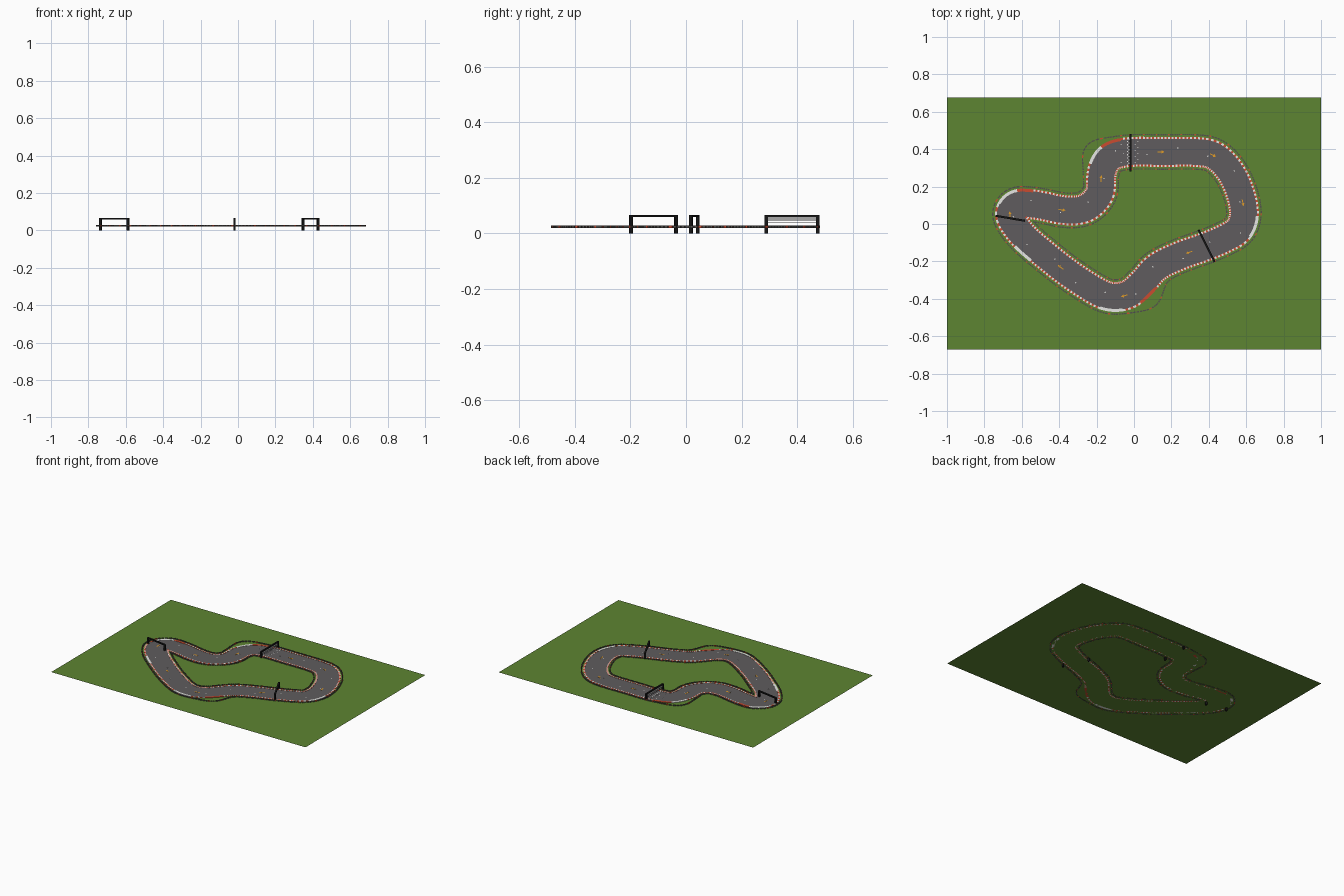
import bpy, bmesh, math
from mathutils import Vector

cube = bpy.data.objects.get("Cube")
if cube:
    bpy.data.objects.remove(cube, do_unlink=True)


def material(name, r, g, b):
    m = bpy.data.materials.new(name)
    m.use_nodes = True
    m.diffuse_color = (r, g, b, 1)
    m.node_tree.nodes["Principled BSDF"].inputs["Base Color"].default_value = (r, g, b, 1)
    return m


GRASS = material("grass green", .11, .235, .032)
ASPHALT = material("asphalt grey", .115, .108, .112)
WHITE = material("white", .8, .8, .78)
RED = material("kerb red", .6, .07, .03)
ORANGE = material("arrow orange", .75, .33, .02)
BLACK = material("gantry black", .008, .008, .008)
TYRE = material("barrier grey", .085, .08, .075)
PANEL = material("panel grey", .4, .4, .4)

GROUND, ROAD, MARK = .022, .0238, .0245
HALF = .078


def make(name, bm, *mats):
    me = bpy.data.meshes.new(name)
    bm.to_mesh(me)
    bm.free()
    for m in mats:
        me.materials.append(m)
    ob = bpy.data.objects.new(name, me)
    bpy.context.collection.objects.link(ob)
    return ob


def prism(bm, corners, z0, z1, mat=0):
    """Block with the given plan corners (counter-clockwise)."""
    top = [bm.verts.new((p.x, p.y, z1)) for p in corners]
    bot = [bm.verts.new((p.x, p.y, z0)) for p in corners]
    faces = [bm.faces.new(top), bm.faces.new(bot[::-1])]
    n = len(corners)
    for i in range(n):
        j = (i + 1) % n
        faces.append(bm.faces.new((bot[i], bot[j], top[j], top[i])))
    for f in faces:
        f.material_index = mat


def bar(bm, a, b, width, z0, z1, mat=0):
    """Straight block between two plan points."""
    t = (b - a).normalized()
    n = Vector((-t.y, t.x)) * width / 2
    prism(bm, [a - n, b - n, b + n, a + n], z0, z1, mat)


# Track centreline, clockwise from the finish line
CONTROL = [Vector(p) for p in (
    (-.02, .385), (.16, .385), (.33, .385), (.43, .365), (.515, .28), (.57, .16),
    (.588, .05), (.56, -.03), (.49, -.075), (.385, -.12), (.245, -.17), (.123, -.23),
    (.048, -.31), (-.027, -.375), (-.112, -.39), (-.19, -.365), (-.34, -.27),
    (-.475, -.165), (-.58, -.075), (-.645, .005), (-.665, .06), (-.63, .105),
    (-.565, .107), (-.485, .096), (-.385, .075), (-.29, .075), (-.225, .107),
    (-.18, .17), (-.176, .25), (-.16, .315), (-.118, .363))]


def spline(pts, per=24):
    out, n = [], len(pts)
    for i in range(n):
        a, b, c, d = (pts[(i + k) % n] for k in (-1, 0, 1, 2))
        for s in range(per):
            t = s / per
            out.append((b * 2 + (c - a) * t + (a * 2 - b * 5 + c * 4 - d) * t * t
                        + (b * 3 - a - c * 3 + d) * t ** 3) / 2)
    return out


def resample(pts, count):
    loop = pts + [pts[0]]
    total = sum((q - p).length for p, q in zip(loop, loop[1:]))
    out, run, k = [], 0, 0
    for p, q in zip(loop, loop[1:]):
        seg = (q - p).length
        while k < count and k * total / count < run + seg:
            out.append(p.lerp(q, (k * total / count - run) / seg))
            k += 1
        run += seg
    return out


N = 340
path = resample(spline(CONTROL), N)
for _ in range(4):
    path = [(path[i - 1] + path[i] * 2 + path[(i + 1) % N]) / 4 for i in range(N)]
tangent = [(path[(i + 1) % N] - path[i - 1]).normalized() for i in range(N)]
normal = [Vector((-t.y, t.x)) for t in tangent]


def side(i, d):
    return path[i % N] + normal[i % N] * d


def clear(p, d):
    """True where an offset point does not fall back onto the road."""
    return min((p - c).length for c in path) > abs(d) - .006


def nearest(x, y):
    return min(range(N), key=lambda i: (path[i] - Vector((x, y))).length)


# Grass sheet
bm = bmesh.new()
bm.faces.new([bm.verts.new((x, y, GROUND)) for x, y in
              ((-1, -.67), (1, -.67), (1, .675), (-1, .675))])
make("grass", bm, GRASS)

# Road surface
bm = bmesh.new()
rows = [[bm.verts.new((*side(i, d), ROAD)) for d in (-HALF, 0, HALF)] for i in range(N)]
for i in range(N):
    a, b = rows[i - 1], rows[i]
    for k in (0, 1):
        bm.faces.new((a[k], b[k], b[k + 1], a[k + 1]))
make("road", bm, ASPHALT)

# Kerbs: alternating blocks, with solid broad runs on the outside of corners
RUNS = [(Vector((x, y)), m) for x, y, m in (
    (-.13, .44, 1), (.08, -.38, 1), (-.6, .18, 1), (-.21, .36, 0),
    (-.11, -.46, 0), (-.69, .14, 0), (.65, -.01, 0), (-.6, -.17, 0))]
for name, s in (("outer_kerb", 1), ("inner_kerb", -1)):
    bm = bmesh.new()
    for i in range(N):
        p = side(i, s * HALF)
        if not clear(p, HALF):
            continue
        mat, width = (0, .009) if i % 2 else (1, .009)
        for spot, m in RUNS:
            if s > 0 and (p - spot).length < .06:
                mat, width = m, .014
        lo, hi = sorted((s * (HALF - width), s * (HALF + .002)))
        prism(bm, [side(i, lo), side(i + 1, lo), side(i + 1, hi), side(i, hi)],
              GROUND, .0252, mat)
    make(name, bm, WHITE, RED)

# Barriers: short blocks, swinging wide at the run-off corners
WIDE = [Vector((-.24, .4)), Vector((.09, -.4))]


def barrier_point(i, s, extra):
    d = .092
    if s > 0:
        p = side(i, d)
        d += sum(.045 * math.exp(-((p - w).length / .09) ** 2) for w in WIDE)
    return side(i, s * (d + extra))


for name, s in (("outer_barrier", 1), ("inner_barrier", -1)):
    bm = bmesh.new()
    for i in range(N):
        a, b = barrier_point(i, s, 0), barrier_point(i + 1, s, 0)
        if clear(a, .092) and clear(b, .092):
            bar(bm, a, a.lerp(b, .75), .007, .0205, .028, 1 if i % 7 == 0 else 0)
    make(name, bm, TYRE, RED)

# Direction arrows on the road
bm = bmesh.new()
for x, y in ((.14, .385), (.42, .37), (.58, .11), (.29, -.15), (-.05, -.385),
             (-.4, -.24), (-.65, .05), (-.38, .075), (-.178, .24)):
    i = nearest(x, y)
    c, t, n = path[i], tangent[i], normal[i]
    bar(bm, c - t * .018, c + t * .006, .005, ROAD, MARK)
    prism(bm, [c + t * .004 - n * .008, c + t * .02, c + t * .004 + n * .008], ROAD, MARK)
make("direction_arrows", bm, ORANGE)

# Small white dots along the road
bm = bmesh.new()
for k, i in enumerate(range(9, N - 6, 17)):
    c = side(i, .02 if k % 2 else -.015)
    bar(bm, c, c + tangent[i] * .006, .006, ROAD, MARK)
make("road_dots", bm, WHITE)

# Chequered finish line and starting grid
bm = bmesh.new()
for k in range(16):
    c = Vector((-.038 + .008 * (k % 2), .316 + .009 * k))
    bar(bm, c, c + Vector((.006, 0)), .006, ROAD, MARK)
for k in range(8):
    c = Vector((.004 + .011 * (k % 2), .33 + .016 * k))
    bar(bm, c, c + Vector((.008, 0)), .004, ROAD, MARK)
    if k % 3 == 0:
        bar(bm, c - Vector((.075, 0)), c - Vector((.068, 0)), .004, ROAD, MARK)
make("finish_markings", bm, WHITE)


# Gantries over the road: two posts and a beam
def gantry(name, a, b, panel=False):
    a, b = Vector(a), Vector(b)
    t = (b - a).normalized() * .006
    bm = bmesh.new()
    for p in (a, b):
        bar(bm, p - t, p + t, .011, 0, .066)
    bar(bm, a, b, .011, .059, .067)
    make(name, bm, BLACK)
    if panel:
        bm = bmesh.new()
        bar(bm, a + t, b - t, .004, .046, .059)
        bar(bm, a + t, b - t, .004, .037, .039)
        make(name + "_panel", bm, PANEL)


gantry("finish_gantry", (-.018, .288), (-.018, .474), True)
gantry("east_gantry", (.347, -.036), (.428, -.198))
gantry("west_gantry", (-.735, .043), (-.588, .018))
